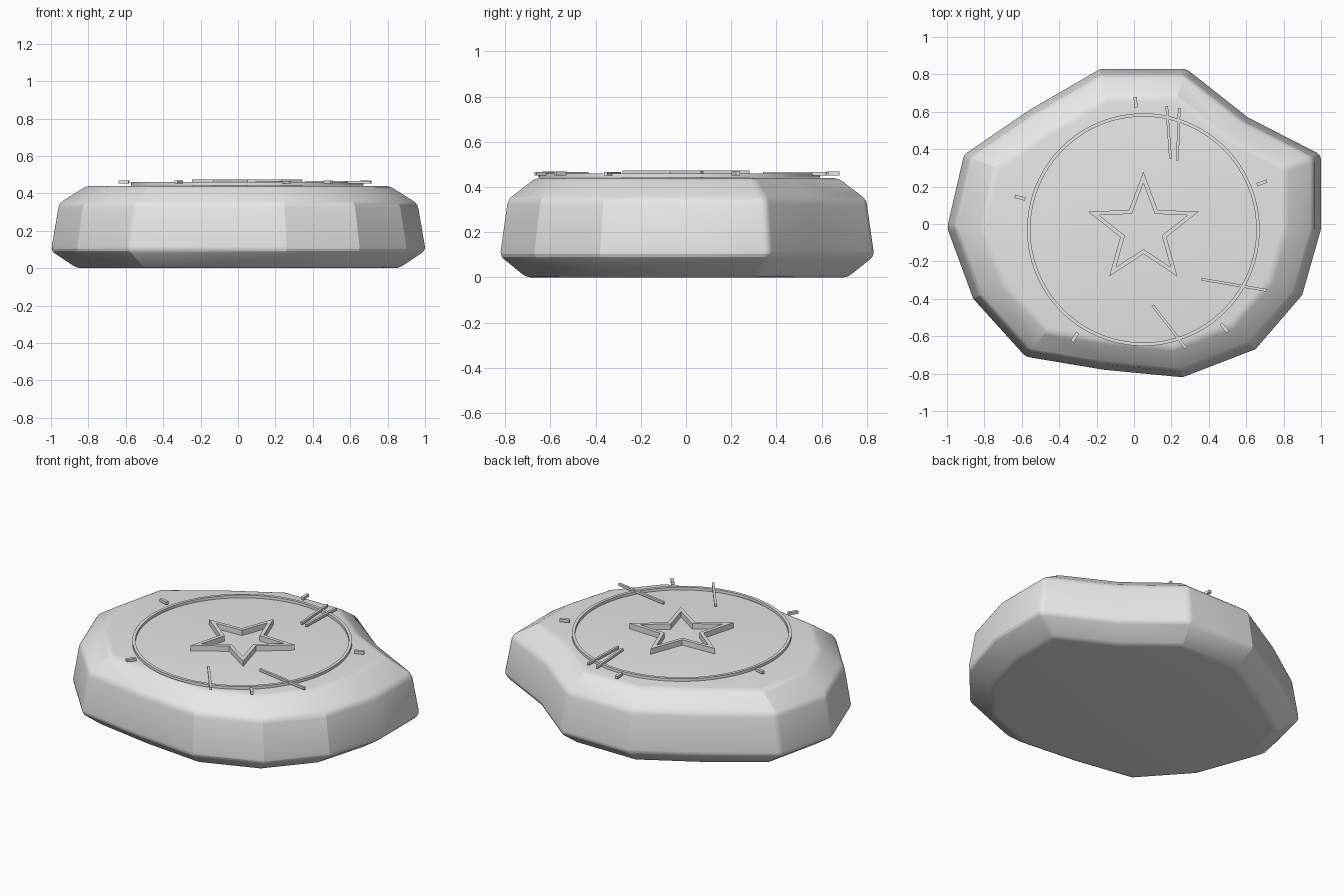
import bpy, bmesh
from math import sin, cos, pi, radians, atan2, hypot
from mathutils import Matrix, Vector

if "Cube" in bpy.data.objects:
    bpy.data.objects.remove(bpy.data.objects["Cube"], do_unlink=True)

stone = bpy.data.materials.new("stone_grey")
stone.use_nodes = True
GREY = (0.8, 0.8, 0.8, 1)
stone.diffuse_color = GREY
stone.node_tree.nodes["Principled BSDF"].inputs["Base Color"].default_value = GREY


def finish(name, bm):
    """Turn a bmesh into a named, coloured object."""
    bmesh.ops.recalc_face_normals(bm, faces=bm.faces)
    mesh = bpy.data.meshes.new(name)
    bm.to_mesh(mesh)
    bm.free()
    mesh.materials.append(stone)
    obj = bpy.data.objects.new(name, mesh)
    bpy.context.collection.objects.link(obj)
    return obj


def activate(obj):
    bpy.ops.object.select_all(action="DESELECT")
    obj.select_set(True)
    bpy.context.view_layer.objects.active = obj


def bridge(bm, a, b):
    """Join two closed loops of vertices with quads."""
    n = len(a)
    for i in range(n):
        j = (i + 1) % n
        bm.faces.new((a[i], a[j], b[j], b[i]))


def frame(name, outer, inner, z0, z1):
    """Flat raised border between two matching outlines."""
    bm = bmesh.new()
    loops = [[bm.verts.new((x, y, z)) for x, y in pts]
             for pts, z in ((outer, z0), (outer, z1), (inner, z1), (inner, z0))]
    for k in range(4):
        bridge(bm, loops[k], loops[(k + 1) % 4])
    return finish(name, bm)


def bar(name, start, end, width, z0, z1):
    """Thin box lying between two points."""
    (x0, y0), (x1, y1) = start, end
    turn = Matrix.Rotation(atan2(y1 - y0, x1 - x0), 4, "Z")
    size = Matrix.Diagonal((hypot(x1 - x0, y1 - y0), width, z1 - z0, 1))
    place = Matrix.Translation(Vector((x0 + x1, y0 + y1, z0 + z1)) / 2)
    bm = bmesh.new()
    bmesh.ops.create_cube(bm, size=1, matrix=place @ turn @ size)
    return finish(name, bm)


# Stone slab: one irregular outline stacked at four heights
outline = [(-1, -.02), (-.91, .37), (-.56, .61), (-.18, .83), (.28, .83),
           (.61, .57), (1, .37), (1, -.03), (.9, -.38), (.65, -.67),
           (.26, -.82), (-.16, -.78), (-.58, -.71), (-.86, -.4)]
bm = bmesh.new()
layers = [[bm.verts.new((x * s, y * s, z)) for x, y in outline]
          for s, z in ((.86, 0), (1.003, .095), (.96, .345), (.81, .44))]
for low, high in zip(layers, layers[1:]):
    bridge(bm, low, high)
bm.faces.new(layers[0])
bm.faces.new(layers[-1])
slab = finish("stone_slab", bm)
bevel = slab.modifiers.new("worn_edges", "BEVEL")
bevel.width = .022
bevel.segments = 3
bevel.limit_method = "ANGLE"
bevel.angle_limit = radians(30)
activate(slab)
bpy.ops.object.modifier_apply(modifier=bevel.name)
bpy.ops.object.shade_smooth_by_angle(angle=radians(18))

# Ring and star share a centre
CX, CY = .05, -.03


def polar(radius, angle):
    return CX + radius * cos(angle), CY + radius * sin(angle)


def circle(radius, n=96):
    return [polar(radius, 2 * pi * i / n) for i in range(n)]


def star(scale):
    return [polar(scale * (.13 if i % 2 else .31), pi / 2 + i * pi / 5)
            for i in range(10)]


ring = frame("ring", circle(.622), circle(.604), .443, .46)
activate(ring)
bpy.ops.object.shade_smooth_by_angle(angle=radians(30))
frame("star_border", star(1), star(.8), .438, .474)

# Five tick marks evenly spaced around the ring
for i in range(5):
    a = radians(93.5 + 72 * i)
    bar(f"tick_{i + 1}", polar(.653, a), polar(.71, a), .018, .452, .469)

# Scratches across the top
scratches = [((.175, .63), (.195, .35)), ((.242, .62), (.232, .34)),
             ((.36, -.295), (.71, -.355)), ((.1, -.435), (.278, -.665))]
for i, (start, end) in enumerate(scratches):
    bar(f"scratch_{i + 1}", start, end, .014, .452, .467)
